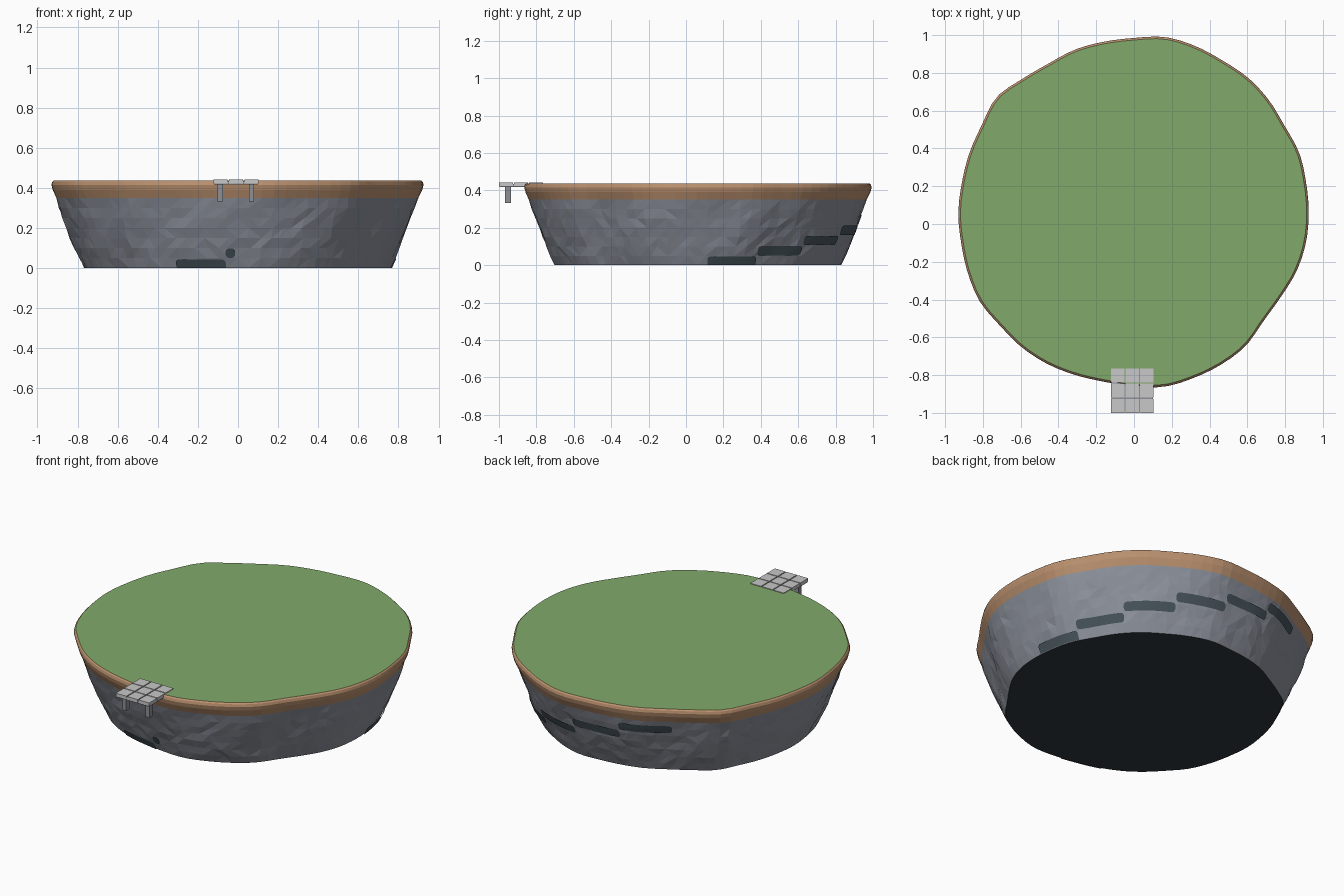
import bpy, bmesh, math, random
from math import sin, cos, radians

if "Cube" in bpy.data.objects:
    bpy.data.objects.remove(bpy.data.objects["Cube"])
random.seed(4)

def mat(name, c):
    m = bpy.data.materials.new(name)
    m.diffuse_color = (*c, 1)
    m.use_nodes = True
    m.node_tree.nodes["Principled BSDF"].inputs["Base Color"].default_value = m.diffuse_color
    return m

GRASS = mat("grass green", (.22, .40, .145))
EARTH = mat("earth tan", (.50, .285, .16))
ROCK = mat("rock grey", (.26, .28, .325))
SLATE = mat("dark slate", (.06, .085, .10))
UNDER = mat("underside black", (.03, .039, .047))
PLATE = mat("dock light grey", (.58, .58, .58))
POST = mat("dock post grey", (.27, .28, .31))

def finish(name, bm, mats, normals=True):
    if normals:
        bmesh.ops.recalc_face_normals(bm, faces=bm.faces)
    me = bpy.data.meshes.new(name)
    bm.to_mesh(me)
    bm.free()
    for m in mats:
        me.materials.append(m)
    ob = bpy.data.objects.new(name, me)
    bpy.context.collection.objects.link(ob)
    return ob

# Island outline: radius every 10 degrees around (0, CY)
CY = .06
R = [.925, .925, .93, .92, .93, .935, .932, .94, .944, .925, .919, .918,
     .91, .923, .95, .93, .927, .925, .93, .929, .936, .942, .928, .928,
     .923, .914, .909, .92, .935, .93, .927, .92, .894, .896, .914, .924]
# Side profile: (height, scale of outline)
PROF = [(0, .825), (.05, .85), (.1, .874), (.15, .896), (.2, .917), (.25, .936),
        (.3, .955), (.35, .973), (.39, .993), (.415, 1), (.43, .996), (.437, .988)]

def outline(deg):
    t = (deg % 360) / 10
    i = int(t)
    f = t - i
    a, b, c, d = (R[(i + k) % 36] for k in (-1, 0, 1, 2))
    return b + .5 * f * (c - a + f * (2*a - 5*b + 4*c - d + f * (3*(b - c) + d - a)))

def scale(z):
    for (z0, s0), (z1, s1) in zip(PROF, PROF[1:]):
        if z <= z1:
            return s0 + (s1 - s0) * (z - z0) / (z1 - z0)
    return PROF[-1][1]

def surf(deg, z, off=0):
    # slanted ridges fade out at the foot and the rim
    ridge = .006 * sin(radians(deg) * 9 - z * 8) * max(0, sin(math.pi * z / .39)) if z < .39 else 0
    r = outline(deg) * scale(z) + ridge + off
    return (r * cos(radians(deg)), CY + r * sin(radians(deg)), z)

# Island body: faceted rock, tan earth band, grass cap, dark underside
N = 96
bm = bmesh.new()
rings = []
for k, (z, s) in enumerate(PROF):
    ring = []
    for i in range(N):
        rough = 0 < k < 7
        j = random.uniform(-.004, .004) if rough else 0
        da = random.uniform(-.8, .8) if rough else 0
        ring.append(bm.verts.new(surf(i * 360 / N + da, z, j)))
    rings.append(ring)
for k in range(len(rings) - 1):
    for i in range(N):
        a, b = rings[k][i], rings[k][(i + 1) % N]
        d, c = rings[k + 1][i], rings[k + 1][(i + 1) % N]
        if k < 7:
            tris = [(a, b, c), (a, c, d)] if random.random() < .7 else [(a, b, d), (b, c, d)]
            for t in tris:
                bm.faces.new(t).material_index = 0
        else:
            bm.faces.new((a, b, c, d)).material_index = 1
bm.faces.new(rings[-1]).material_index = 2
bm.faces.new(rings[0][::-1]).material_index = 3
finish("island", bm, [ROCK, EARTH, GRASS, UNDER])

# Dark rounded patches lying on the rock
def patch(name, a0, a1, z0, z1, corner=.018):
    bm = bmesh.new()
    n = 20
    length = radians(a1 - a0) * .85
    prev = None
    for i in range(n + 1):
        u = .5 - .5 * cos(math.pi * i / n)
        edge = min(u, 1 - u) * length
        inset = 0
        if edge < corner:
            inset = corner - math.sqrt(max(0, corner**2 - (corner - edge)**2))
        lo = z0 if z0 == 0 else z0 + inset
        hi = max(z1 - inset, lo + .001)
        ang = a0 + (a1 - a0) * u
        col = [bm.verts.new(surf(ang, lo + (hi - lo) * q / 2, .006)) for q in range(3)]
        if prev:
            for q in range(2):
                bm.faces.new((prev[q], col[q], col[q + 1], prev[q + 1]))
        prev = col
    finish(name, bm, [SLATE], normals=False)

# Stepped ramp of patches climbing round the back
STEP = 19.7
for k in range(6):
    a = 4 + STEP * k
    patch(f"ramp_step_{k + 1}", a, a + STEP, .055 * k - (.003 if k else 0), .055 * k + .047)
# Front patch and small spot
patch("front_patch", 246.5, 265.5, 0, .042)
patch("front_spot", 265.5, 269, .05, .098, .022)

def box(bm, x0, x1, y0, y1, z0, z1, mi=0):
    vs = bmesh.ops.create_cube(bm, size=1)["verts"]
    for v in vs:
        v.co = (x0 + (v.co.x + .5) * (x1 - x0), y0 + (v.co.y + .5) * (y1 - y0),
                z0 + (v.co.z + .5) * (z1 - z0))
    for f in {f for v in vs for f in v.link_faces}:
        f.material_index = mi

# Dock: thin base with three by three tiles
bm = bmesh.new()
X0, X1, Y0, Y1 = -.122, .102, -1.0, -.765
box(bm, X0 + .002, X1 - .002, Y0 + .002, Y1 - .002, .417, .434, 1)
G = .006
w, d = (X1 - X0 - 2 * G) / 3, (Y1 - Y0 - 2 * G) / 3
for i in range(3):
    for j in range(3):
        x, y = X0 + i * (w + G), Y0 + j * (d + G)
        box(bm, x, x + w, y, y + d, .422, .441, 0)
finish("dock_deck", bm, [PLATE, POST])

# Dock posts
for name, x in (("left", -.088), ("right", .067)):
    bm = bmesh.new()
    box(bm, x - .013, x + .013, -.967, -.935, .332, .418)
    finish(f"dock_post_{name}", bm, [POST])
